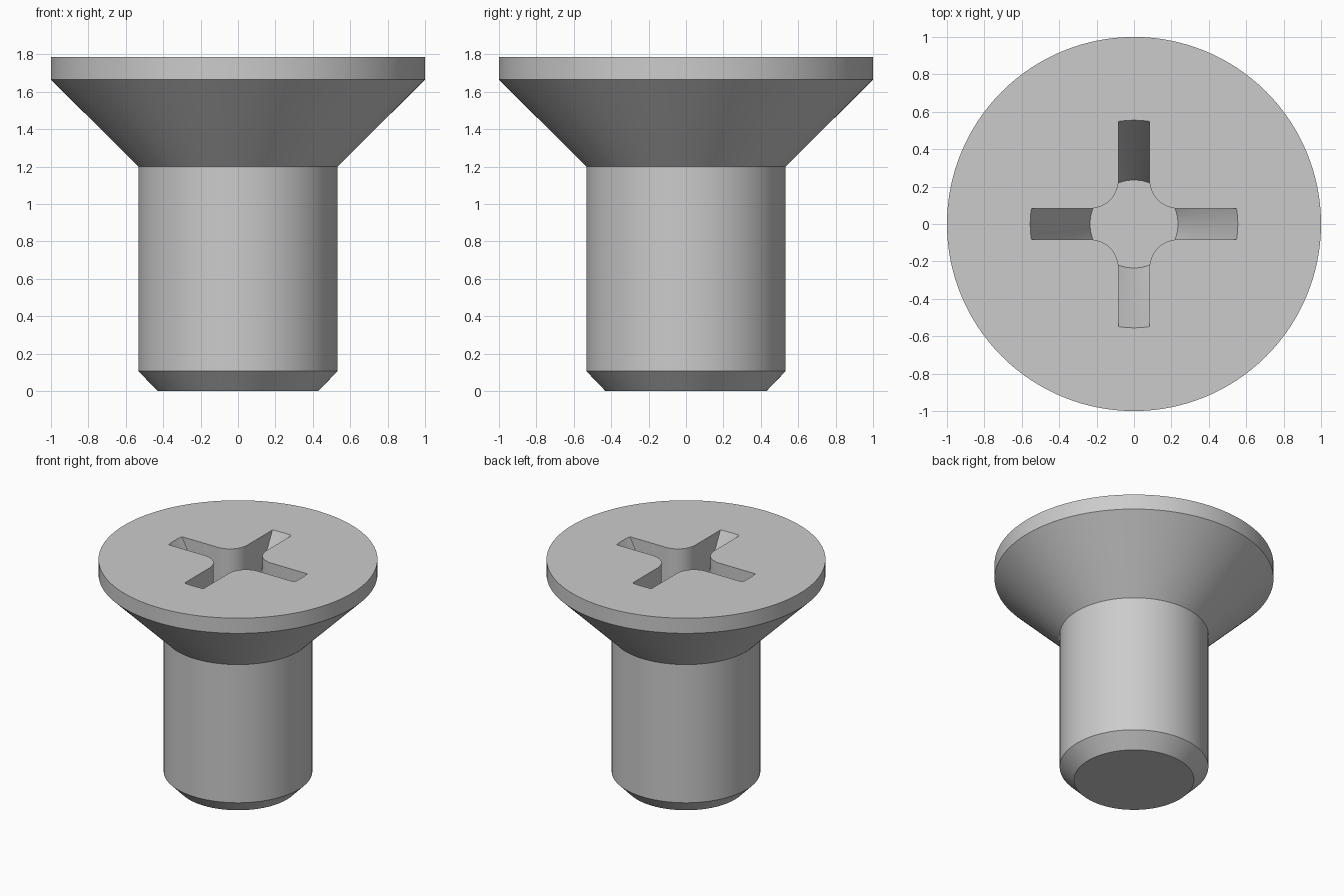
import bpy
import bmesh
import math

if "Cube" in bpy.data.objects:
    bpy.data.objects.remove(bpy.data.objects["Cube"], do_unlink=True)

SIDES = 128
TOP = 1.785          # flat top of the head
FLOOR = 1.145        # bottom of the cross recess
SLOT = 0.083         # half width of a recess arm
CORE = 0.235         # radius of the recess floor
REACH = 0.555        # radius of the recess at the top

steel = bpy.data.materials.new("grey steel")
steel.use_nodes = True
grey = (0.6, 0.6, 0.6, 1)
steel.diffuse_color = grey
steel.node_tree.nodes["Principled BSDF"].inputs["Base Color"].default_value = grey


def make_object(name, bm):
    bmesh.ops.recalc_face_normals(bm, faces=bm.faces)
    mesh = bpy.data.meshes.new(name)
    bm.to_mesh(mesh)
    bm.free()
    mesh.materials.append(steel)
    obj = bpy.data.objects.new(name, mesh)
    bpy.context.collection.objects.link(obj)
    return obj


def stack_rings(name, profile):
    """Closed round solid from (radius, height) pairs."""
    bm = bmesh.new()
    rings = []
    for r, z in profile:
        angles = [math.tau * i / SIDES for i in range(SIDES)]
        rings.append([bm.verts.new((r * math.cos(a), r * math.sin(a), z)) for a in angles])
    for low, high in zip(rings, rings[1:]):
        for i in range(SIDES):
            j = (i + 1) % SIDES
            bm.faces.new((low[i], low[j], high[j], high[i]))
    bm.faces.new(rings[0])
    bm.faces.new(rings[-1])
    return make_object(name, bm)


def cross_prism(name, low, high):
    """Upright cross with rounded inner corners."""
    bm = bmesh.new()
    centre, steps = CORE, 12
    radius = centre - SLOT
    points = []
    for quarter in range(4):
        c, s = math.cos(quarter * math.pi / 2), math.sin(quarter * math.pi / 2)
        arm = [(1, -SLOT), (1, SLOT)]
        for i in range(steps + 1):
            a = -math.pi / 2 - i * math.pi / 2 / steps
            arm.append((centre + radius * math.cos(a), centre + radius * math.sin(a)))
        points += [(x * c - y * s, x * s + y * c) for x, y in arm]
    face = bm.faces.new([bm.verts.new((x, y, low)) for x, y in points])
    new = bmesh.ops.extrude_face_region(bm, geom=[face])["geom"]
    verts = [g for g in new if isinstance(g, bmesh.types.BMVert)]
    bmesh.ops.translate(bm, verts=verts, vec=(0, 0, high - low))
    return make_object(name, bm)


def apply_boolean(target, cutter, operation):
    mod = target.modifiers.new("cut", 'BOOLEAN')
    mod.operation = operation
    mod.solver = 'EXACT'
    mod.object = cutter
    graph = bpy.context.evaluated_depsgraph_get()
    mesh = bpy.data.meshes.new_from_object(target.evaluated_get(graph))
    target.modifiers.clear()
    target.data = mesh
    bpy.data.objects.remove(cutter, do_unlink=True)


# Chamfered shank and countersunk head in one turned profile
screw = stack_rings("countersunk_screw", [
    (0.43, 0), (0.533, 0.107), (0.533, 1.2), (1, 1.665), (1, TOP)])

# Cross recess: a prism trimmed by a taper, then cut from the head
rise = 0.1
taper_slope = (REACH - CORE) / (TOP - FLOOR)
taper = stack_rings("recess_taper", [
    (CORE, FLOOR), (REACH + rise * taper_slope, TOP + rise)])
recess = cross_prism("recess_cutter", FLOOR - rise, TOP + 2 * rise)
recess.hide_render = True
apply_boolean(recess, taper, 'INTERSECT')
apply_boolean(screw, recess, 'DIFFERENCE')

# Smooth round walls with crisp edges
bpy.ops.object.select_all(action='DESELECT')
screw.select_set(True)
bpy.context.view_layer.objects.active = screw
bpy.ops.object.shade_smooth_by_angle(angle=math.radians(25))
